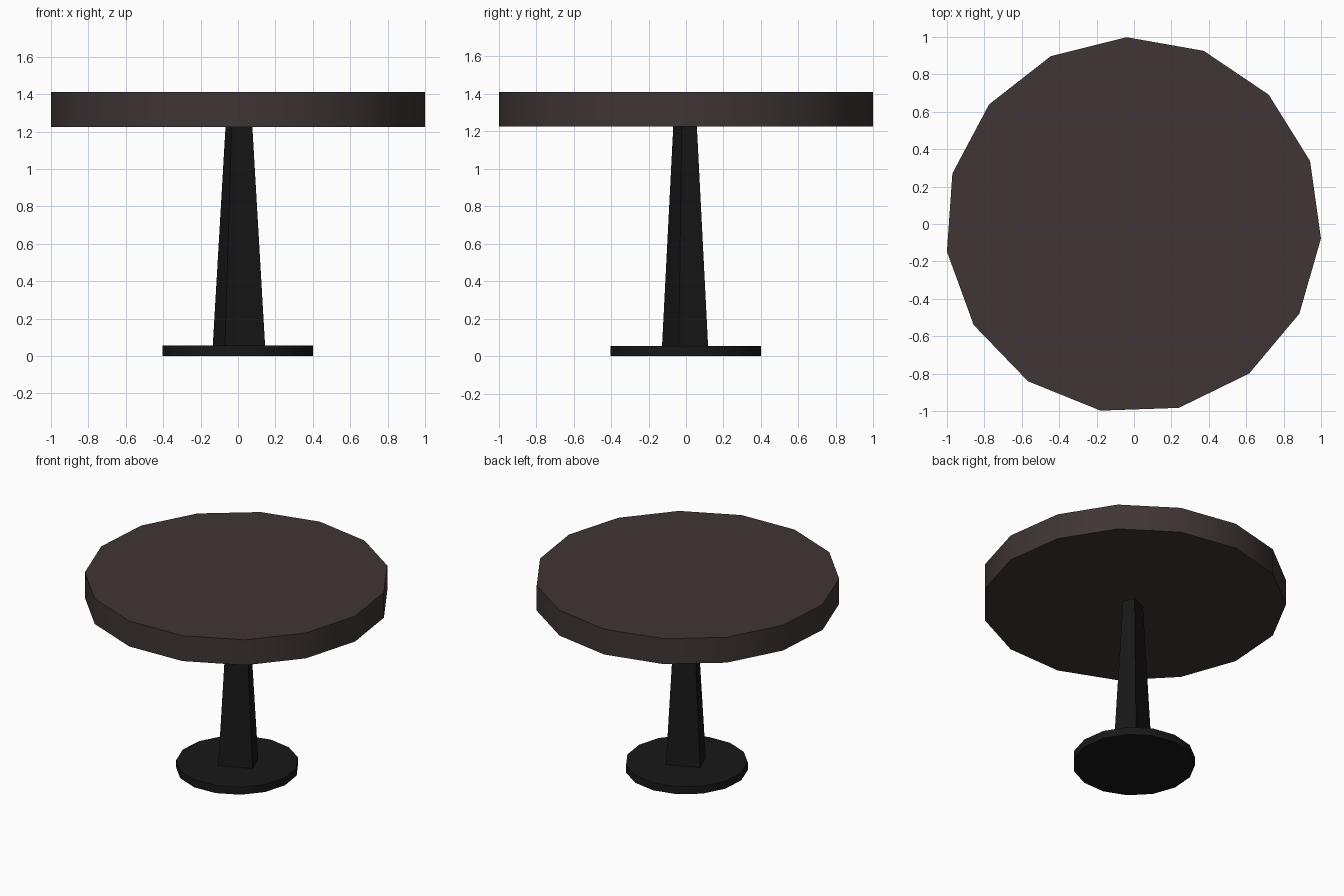
import bpy
from math import radians, cos, sin

if "Cube" in bpy.data.objects:
    bpy.data.objects.remove(bpy.data.objects["Cube"])


def material(name, rgb):
    m = bpy.data.materials.new(name)
    m.diffuse_color = (*rgb, 1)
    m.use_nodes = True
    m.node_tree.nodes["Principled BSDF"].inputs["Base Color"].default_value = m.diffuse_color
    return m


wood = material("dark_wood", (0.05, 0.036, 0.035))
black = material("black_metal", (0.009, 0.009, 0.009))


def disc(name, radius, z0, z1, centre, mat):
    """15-sided disc with a softly shaded rim and crisp top and bottom edges."""
    bpy.ops.mesh.primitive_cylinder_add(
        vertices=15, radius=radius, depth=z1 - z0,
        location=(*centre, (z0 + z1) / 2))
    ob = bpy.context.object
    ob.name = name
    # one corner sits at -4 degrees (the primitive starts at +90)
    ob.rotation_euler.z = radians(-94)
    ob.data.materials.append(mat)
    bpy.ops.object.shade_smooth_by_angle(angle=radians(30))
    return ob


# table top and foot plate
disc("table_top", 1.006, 1.225, 1.41, (-0.004, -0.007), wood)
disc("foot_plate", 0.405, 0.0, 0.055, (-0.002, -0.004), black)

# tapered rectangular pedestal, turned slightly
z0, z1 = 0.05, 1.23
bpy.ops.mesh.primitive_cube_add(size=2, location=(0.005, -0.005, (z0 + z1) / 2))
leg = bpy.context.object
leg.name = "pedestal"
leg.rotation_euler.z = radians(22.5)
for v in leg.data.vertices:
    k = 0.51 if v.co.z > 0 else 1.0
    v.co.x *= 0.1165 * k
    v.co.y *= 0.085 * k
    v.co.z *= (z1 - z0) / 2
leg.data.materials.append(black)
